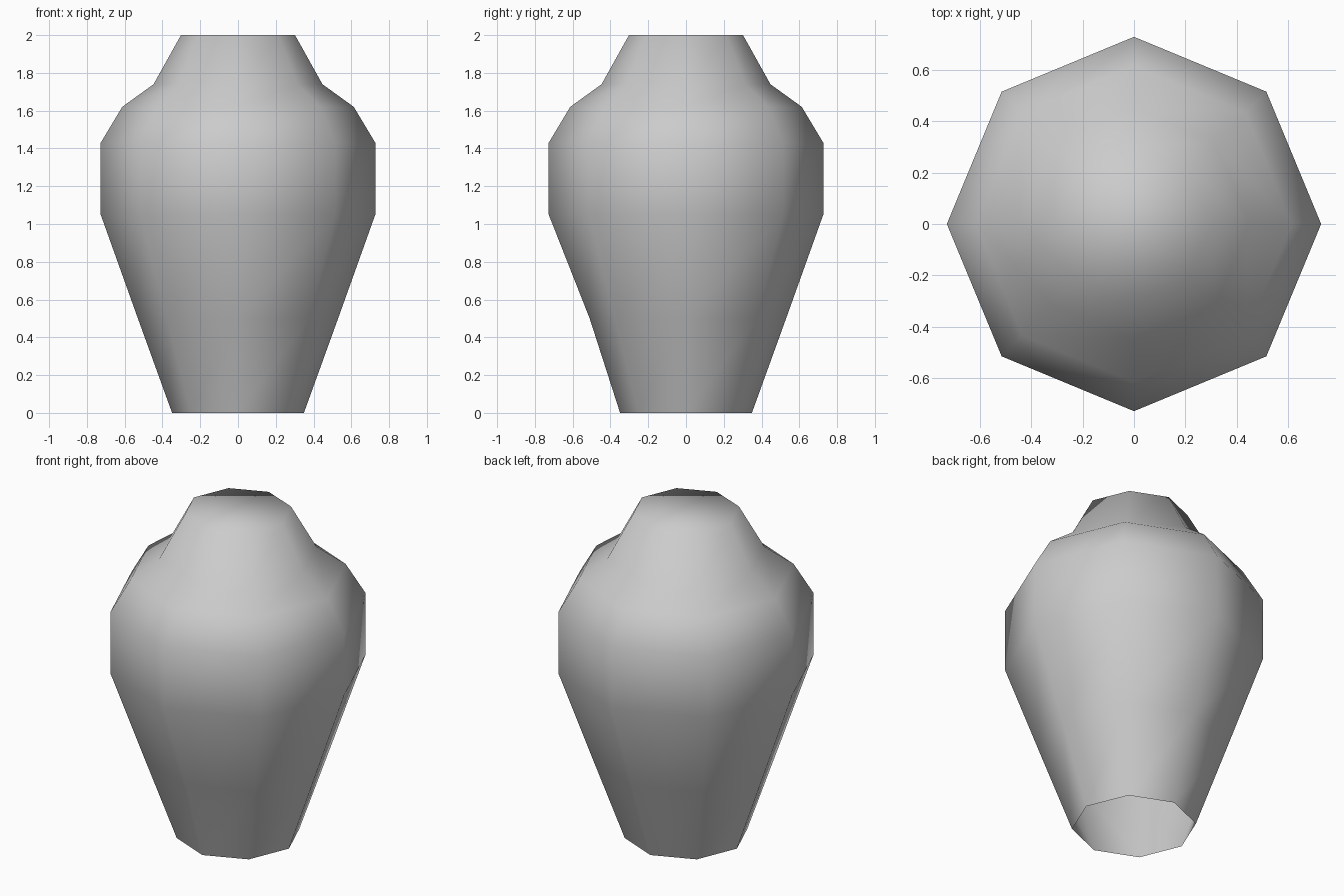
import bpy
import bmesh
import math

cube = bpy.data.objects.get("Cube")
if cube:
    bpy.data.objects.remove(cube, do_unlink=True)

SIDES = 8
# Vase outline from foot to rim: (radius, height)
PROFILE = [(0.349, 0), (0.53, 0.5), (0.727, 1.05), (0.727, 1.43),
           (0.613, 1.62), (0.447, 1.74), (0.302, 2.0)]

# Plain grey clay
clay = bpy.data.materials.new("grey clay")
clay.use_nodes = True
grey = (0.6, 0.6, 0.6, 1)
clay.diffuse_color = grey
clay.node_tree.nodes["Principled BSDF"].inputs["Base Color"].default_value = grey


def add_ring(bm, radius, height):
    angles = [math.tau * i / SIDES for i in range(SIDES)]
    return [bm.verts.new((radius * math.cos(a), radius * math.sin(a), height))
            for a in angles]


# Body: stacked octagonal rings, open at the foot and capped at the rim
bm = bmesh.new()
rings = [add_ring(bm, r, z) for r, z in PROFILE]
for low, high in zip(rings, rings[1:]):
    for i in range(SIDES):
        j = (i + 1) % SIDES
        bm.faces.new((low[i], low[j], high[j], high[i]))
bm.faces.new(rings[-1])

# Small dent in the lower front
min(rings[1], key=lambda v: v.co.y).co.y = -0.51

for face in bm.faces:
    face.smooth = True
mesh = bpy.data.meshes.new("vase_body")
bm.to_mesh(mesh)
bm.free()
mesh.materials.append(clay)
vase = bpy.data.objects.new("vase_body", mesh)
bpy.context.collection.objects.link(vase)
